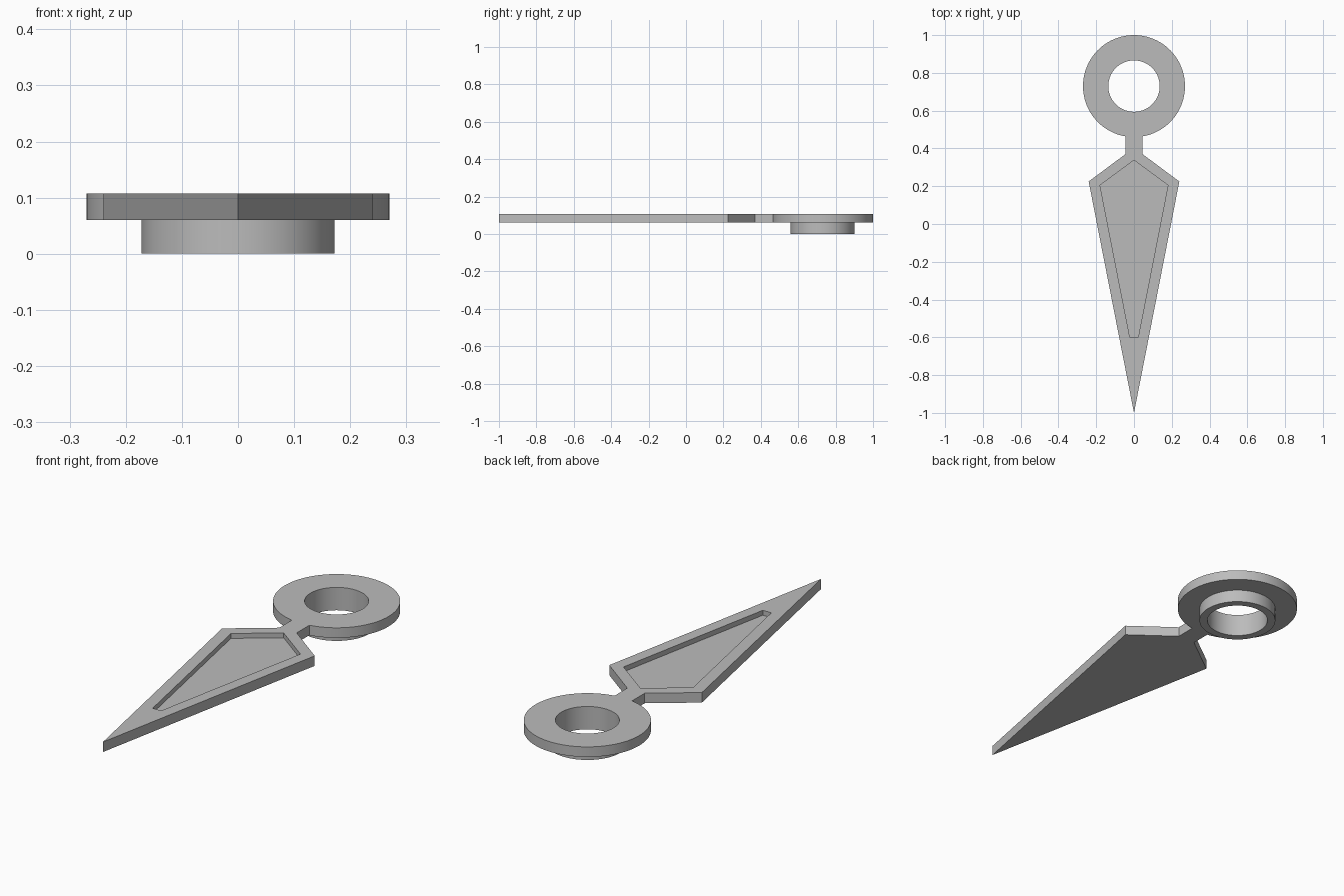
import bpy
import bmesh
import math

cube = bpy.data.objects.get("Cube")
if cube:
    bpy.data.objects.remove(cube, do_unlink=True)

BOTTOM, TOP = 0.06, 0.107
RING_Y = 0.73
SIDES = 96

steel = bpy.data.materials.new("grey steel")
steel.use_nodes = True
steel.diffuse_color = (0.5, 0.5, 0.5, 1)
steel.node_tree.nodes["Principled BSDF"].inputs["Base Color"].default_value = (0.5, 0.5, 0.5, 1)


def prism(name, outline, z0, z1):
    """Extrude a flat outline between two heights."""
    bm = bmesh.new()
    face = bm.faces.new([bm.verts.new((x, y, z0)) for x, y in outline])
    extruded = bmesh.ops.extrude_face_region(bm, geom=[face], use_keep_orig=True)["geom"]
    for v in extruded:
        if isinstance(v, bmesh.types.BMVert):
            v.co.z = z1
    bmesh.ops.recalc_face_normals(bm, faces=bm.faces)
    mesh = bpy.data.meshes.new(name)
    bm.to_mesh(mesh)
    bm.free()
    mesh.materials.append(steel)
    obj = bpy.data.objects.new(name, mesh)
    bpy.context.collection.objects.link(obj)
    return obj


def disc(radius):
    angles = [2 * math.pi * i / SIDES for i in range(SIDES)]
    return [(radius * math.cos(a), RING_Y + radius * math.sin(a)) for a in angles]


def mirrored(right_side):
    """Complete an outline from its right half, listed front to back."""
    left_side = [(-x, y) for x, y in reversed(right_side) if x > 0]
    return right_side + left_side


def combine(body, tool, operation):
    mod = body.modifiers.new(tool.name, "BOOLEAN")
    mod.operation = operation
    mod.solver = "EXACT"
    mod.object = tool
    bpy.context.view_layer.objects.active = body
    bpy.ops.object.modifier_apply(modifier=mod.name)
    bpy.data.objects.remove(tool, do_unlink=True)


# Pointed blade with a narrow neck reaching into the ring
blade = prism("ring_handled_blade", mirrored(
    [(0, -1), (0.24, 0.225), (0.045, 0.37), (0.045, 0.52)]), BOTTOM, TOP)

# Finger ring and the smaller collar beneath it
combine(blade, prism("finger_ring", disc(0.27), BOTTOM, TOP), "UNION")
combine(blade, prism("collar", disc(0.172), 0, 0.085), "UNION")

# Bore through ring and collar
combine(blade, prism("bore", disc(0.136), -0.1, 0.2), "DIFFERENCE")

# Shallow recess in the blade's upper face
combine(blade, prism("recess", mirrored(
    [(0.022, -0.6), (0.18, 0.205), (0, 0.338)]), 0.084, 0.2), "DIFFERENCE")

# Smooth curved walls, crisp corners
bpy.ops.object.select_all(action="DESELECT")
blade.select_set(True)
bpy.context.view_layer.objects.active = blade
bpy.ops.object.shade_smooth_by_angle(angle=math.radians(30))
